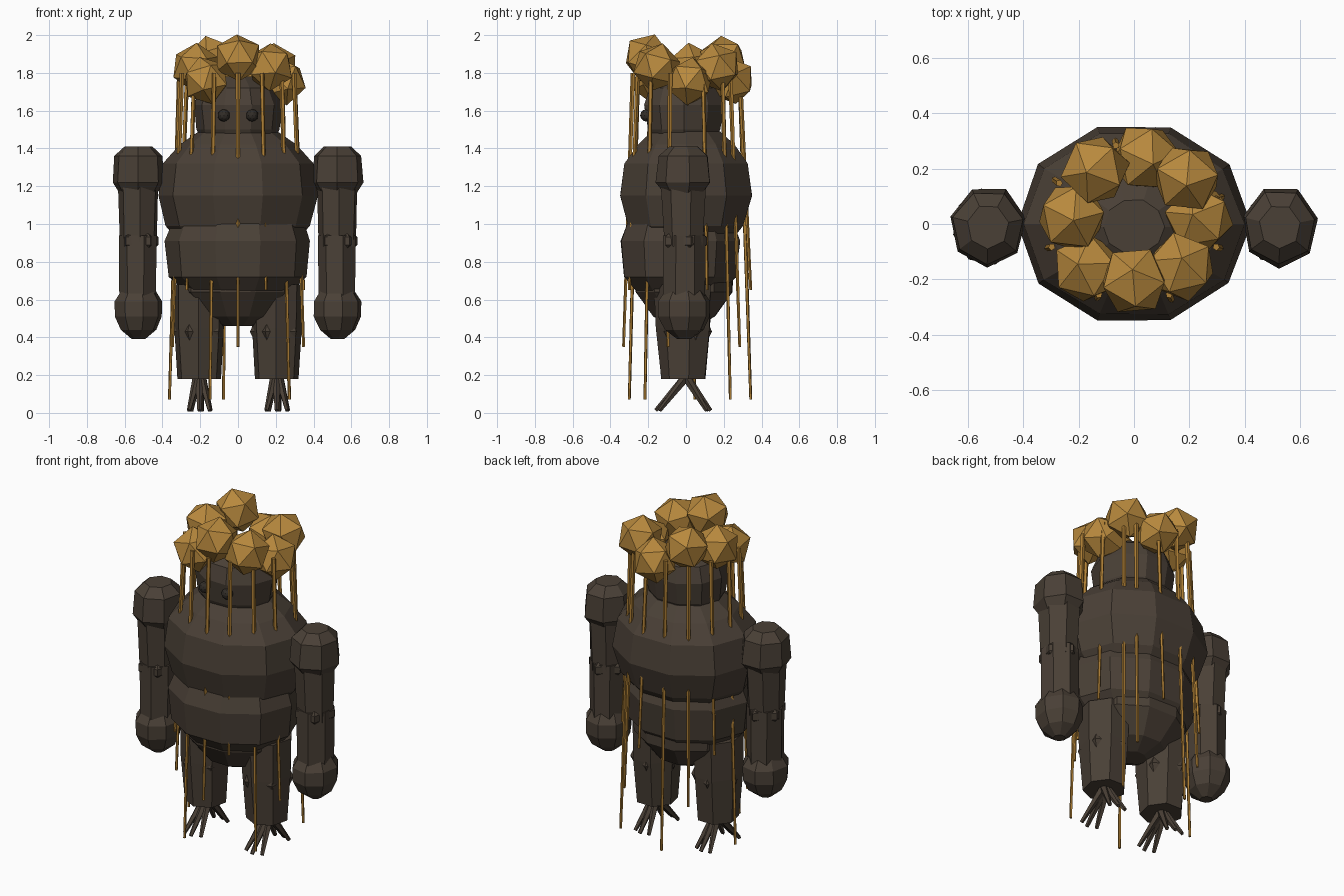
import bpy, bmesh, math, random
from mathutils import Vector, Euler

random.seed(4)
cube = bpy.data.objects.get("Cube")
if cube:
    bpy.data.objects.remove(cube)


def material(name, rgb):
    mat = bpy.data.materials.new(name)
    mat.use_nodes = True
    mat.diffuse_color = (*rgb, 1)
    mat.node_tree.nodes["Principled BSDF"].inputs["Base Color"].default_value = (*rgb, 1)
    return mat


BARK = material("dark bark", (0.068, 0.051, 0.037))
GOLD = material("golden leaf", (0.48, 0.25, 0.047))
STRAND = material("golden strand", (0.42, 0.21, 0.035))
EYE = material("eye dark", (0.03, 0.025, 0.02))


def finish(name, bm, mat):
    bmesh.ops.recalc_face_normals(bm, faces=bm.faces)
    mesh = bpy.data.meshes.new(name)
    bm.to_mesh(mesh)
    bm.free()
    mesh.materials.append(mat)
    obj = bpy.data.objects.new(name, mesh)
    bpy.context.collection.objects.link(obj)
    return obj


def loft(name, rings, sides, center=(0, 0), turn=0, wobble=0, mat=BARK):
    """Stack of elliptical rings, each (z, radius x, radius y), capped at both ends."""
    bm = bmesh.new()
    loops = []
    for z, rx, ry in rings:
        loop = []
        for i in range(sides):
            a = math.tau * i / sides + turn
            k = 1 + random.uniform(-wobble, wobble)
            loop.append(bm.verts.new((center[0] + rx * k * math.cos(a),
                                      center[1] + ry * k * math.sin(a), z)))
        loops.append(loop)
    for low, high in zip(loops, loops[1:]):
        for i in range(sides):
            j = (i + 1) % sides
            bm.faces.new((low[i], low[j], high[j], high[i]))
    bm.faces.new(loops[0])
    bm.faces.new(loops[-1])
    return finish(name, bm, mat)


def spike(name, start, end, r1, r2, sides, mat):
    """Tapered rod between two points."""
    start, end = Vector(start), Vector(end)
    bm = bmesh.new()
    bmesh.ops.create_cone(bm, cap_ends=True, segments=sides, radius1=r1, radius2=r2,
                          depth=(end - start).length)
    obj = finish(name, bm, mat)
    obj.location = (start + end) / 2
    obj.rotation_euler = (end - start).to_track_quat('Z', 'Y').to_euler()
    return obj


def ball(name, location, radius, mat, detail=1):
    bm = bmesh.new()
    bmesh.ops.create_icosphere(bm, subdivisions=detail, radius=radius)
    obj = finish(name, bm, mat)
    obj.location = location
    return obj


# Body: chest, belly and hip masses overlapping each other
loft("chest", [(0.92, 0.32, 0.26), (0.99, 0.38, 0.32), (1.15, 0.425, 0.365), (1.32, 0.40, 0.34),
               (1.42, 0.31, 0.27), (1.49, 0.21, 0.19)], 10, wobble=0.012)
loft("belly", [(0.64, 0.28, 0.24), (0.72, 0.365, 0.31), (0.91, 0.385, 0.33), (1.01, 0.35, 0.29)],
     10, (0, -0.03), wobble=0.012)
loft("hips", [(0.46, 0.08, 0.07), (0.51, 0.19, 0.17), (0.64, 0.305, 0.27), (0.72, 0.31, 0.27)],
     10, (0, -0.01), wobble=0.012)

# Head and eyes
loft("head", [(1.44, 0.19, 0.17), (1.50, 0.22, 0.20), (1.63, 0.235, 0.22), (1.72, 0.20, 0.19),
              (1.78, 0.11, 0.10)], 10, (0, -0.01), wobble=0.012)
for side, label in ((1, "left"), (-1, "right")):
    ball(label + "_eye", (0.075 * side, -0.21, 1.575), 0.033, EYE, 2)

    # Arm: shoulder knob, two shafts, elbow knot and fist
    arm = (0.527 * side, -0.01)
    loft(label + "_shoulder", [(1.16, 0.10, 0.105), (1.22, 0.14, 0.15), (1.36, 0.13, 0.135),
                               (1.41, 0.075, 0.08)], 7, arm, 0.2, 0.02)
    loft(label + "_upper_arm", [(0.88, 0.10, 0.105), (1.20, 0.11, 0.125)], 7, arm, 0.3, 0.02)
    loft(label + "_forearm", [(0.60, 0.10, 0.115), (0.94, 0.105, 0.115)], 7, arm, 0.5, 0.02)
    loft(label + "_elbow", [(0.87, 0.09, 0.10), (0.89, 0.11, 0.122), (0.93, 0.11, 0.122),
                            (0.95, 0.09, 0.10)], 5, arm, 0.3)
    loft(label + "_fist", [(0.39, 0.035, 0.035), (0.44, 0.095, 0.105), (0.51, 0.127, 0.14),
                           (0.59, 0.127, 0.14), (0.65, 0.09, 0.10)], 8, arm, 0.2, 0.015)

    # Leg with knee knot
    leg = (0.205 * side, -0.01)
    loft(label + "_leg", [(0.18, 0.118, 0.122), (0.45, 0.135, 0.148), (0.68, 0.14, 0.16)],
         7, leg, 0.2, 0.02)
    loft(label + "_knee", [(0.38, 0.12, 0.125), (0.43, 0.143, 0.15), (0.48, 0.12, 0.13)],
         5, leg, 0.5)

    # Root-like toes, three forward and three back
    for dx, y in ((-0.055, -0.14), (0, -0.16), (0.055, -0.14),
                  (-0.04, 0.12), (0.015, 0.13), (0.06, 0.11)):
        spike(label + "_toe", (0.205 * side + dx * 0.2, 0, 0.19),
              (0.205 * side + dx, y, 0.012), 0.024, 0.011, 5, BARK)

# Crown of faceted leaf clusters: x, y, z
clusters = [(0, -0.205, 1.88), (0.17, -0.155, 1.83), (0.235, 0.02, 1.755), (0.19, 0.165, 1.83),
            (0.04, 0.24, 1.76), (-0.14, 0.195, 1.87), (-0.225, 0.025, 1.83), (-0.17, -0.16, 1.76)]
for spot in clusters:
    tuft = ball("leaf_cluster", spot, 0.13, GOLD)
    tuft.rotation_euler = Euler((random.uniform(-0.25, 0.25), random.uniform(-0.25, 0.25),
                                 random.uniform(0, 6)))

# Hanging strands in a ring, three lengths repeating
count = 15
ends = (0.35, 0.65, 0.07)
for i in range(count):
    a = math.tau * i / count - math.pi / 2
    if i in (4, 5):
        a += 0.2
    c, s = math.cos(a), math.sin(a)
    spike("strand", (0.312 * c, 0.285 * s + 0.005, 1.80),
          (0.365 * c, 0.34 * s + 0.01, ends[i % 3]), 0.013, 0.008, 5, STRAND)
